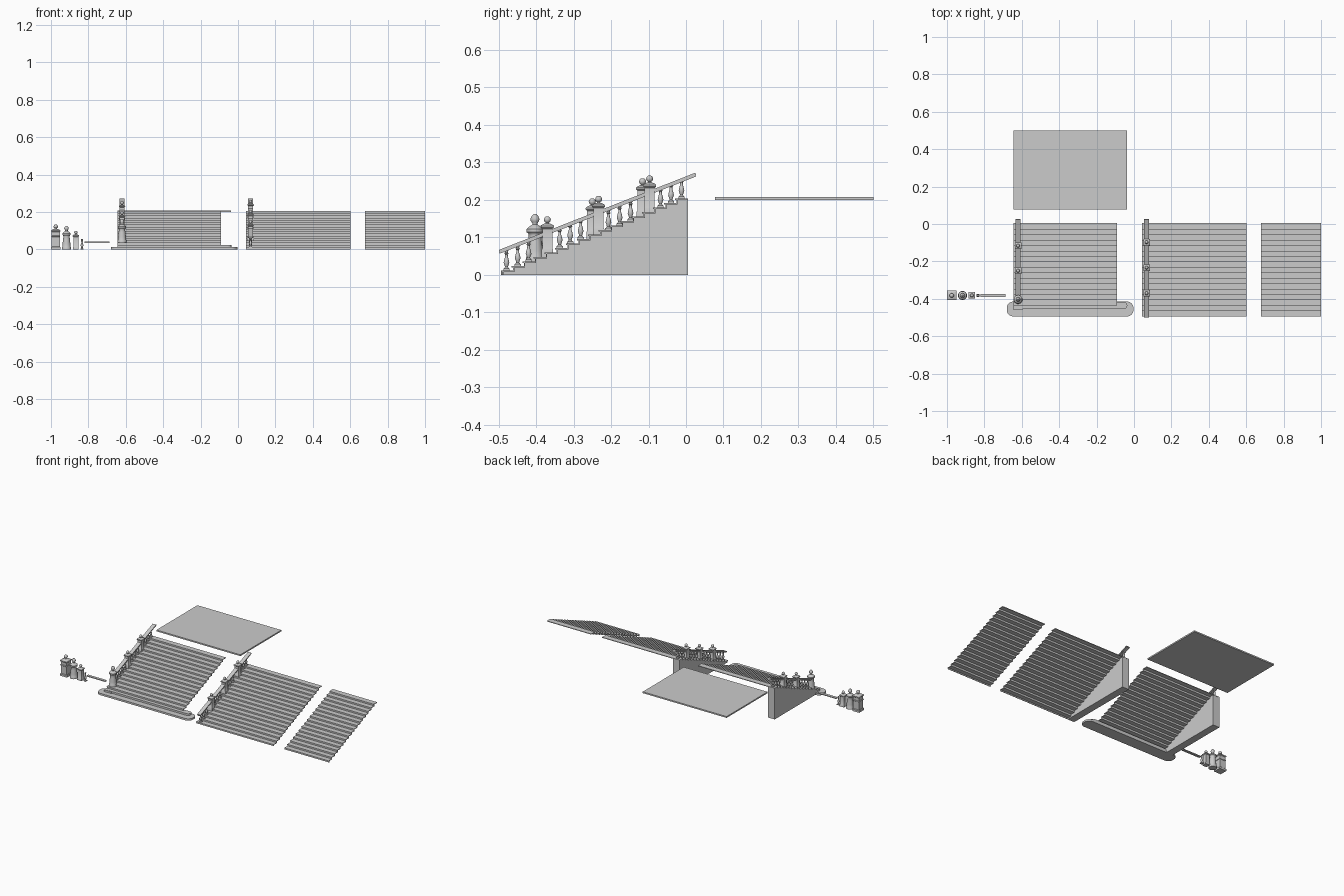
import bpy, bmesh, math
from mathutils import Matrix, Vector

if "Cube" in bpy.data.objects:
    bpy.data.objects.remove(bpy.data.objects["Cube"])

N, Y0, Y1, TOP = 17, -0.49, 0.003, 0.204
RUN, RISE = (Y1 - Y0) / N, TOP / N


def finish(name, bm, smooth=False):
    bmesh.ops.recalc_face_normals(bm, faces=bm.faces)
    me = bpy.data.meshes.new(name)
    bm.to_mesh(me)
    bm.free()
    ob = bpy.data.objects.new(name, me)
    bpy.context.collection.objects.link(ob)
    if smooth:
        bpy.ops.object.select_all(action='DESELECT')
        ob.select_set(True)
        bpy.context.view_layer.objects.active = ob
        bpy.ops.object.shade_smooth_by_angle(angle=math.radians(40))
    return ob


def box(bm, x0, x1, y0, y1, z0, z1):
    m = Matrix.Translation(((x0 + x1) / 2, (y0 + y1) / 2, (z0 + z1) / 2)) @ \
        Matrix.Diagonal((x1 - x0, y1 - y0, z1 - z0, 1))
    bmesh.ops.create_cube(bm, size=1, matrix=m)


def prism(bm, pts, direction):
    face = bm.faces.new([bm.verts.new(p) for p in pts])
    ext = bmesh.ops.extrude_face_region(bm, geom=[face])
    vs = [g for g in ext['geom'] if isinstance(g, bmesh.types.BMVert)]
    bmesh.ops.translate(bm, verts=vs, vec=Vector(direction))
    bm.faces.ensure_lookup_table()
    if not face.is_valid or len(face.link_loops if hasattr(face, 'link_loops') else []) < 0:
        return


def lathe(bm, x, y, z, prof, seg=20, square=False):
    """Rings of (radius, height); square=True gives a four-sided moulding."""
    n = 4 if square else seg
    k = math.sqrt(2) if square else 1
    off = math.pi / 4 if square else 0
    rings = [[bm.verts.new((x + r * k * math.cos(off + 2 * math.pi * i / n),
                            y + r * k * math.sin(off + 2 * math.pi * i / n), z + h))
              for i in range(n)] for r, h in prof]
    for a, b in zip(rings, rings[1:]):
        for i in range(n):
            j = (i + 1) % n
            bm.faces.new((a[i], a[j], b[j], b[i]))
    bm.faces.new(rings[0][::-1])
    bm.faces.new(rings[-1])


def step_top(y):
    i = min(N - 1, max(0, int((y - Y0) / RUN)))
    return (i + 1) * RISE


# Posts and balusters
def slim_post(name, x, y, z, drop=0.0):
    bm = bmesh.new()
    lathe(bm, x, y, z, [(.0155, -drop), (.0155, .01), (.0135, .013), (.0135, .066), (.0175, .070),
                        (.0175, .074), (.014, .077), (.007, .080)], square=True)
    lathe(bm, x, y, z, [(.006, .079), (.004, .082), (.0075, .085), (.0095, .090),
                        (.0075, .096), (.003, .099)])
    finish(name, bm, True)


def wide_post(name, x, y, z):
    bm = bmesh.new()
    lathe(bm, x, y, z, [(.025, 0), (.025, .012), (.0215, .016), (.0215, .066), (.024, .068),
                        (.024, .072), (.0215, .074), (.0215, .092), (.0255, .096),
                        (.0255, .101), (.018, .106), (.009, .110)], square=True)
    lathe(bm, x, y, z, [(.008, .108), (.006, .113), (.0105, .117), (.012, .122),
                        (.0095, .129), (.003, .133)])
    finish(name, bm, True)


def round_newel(name, x, y, z):
    bm = bmesh.new()
    lathe(bm, x, y, z, [(.024, 0), (.024, .010), (.022, .014), (.021, .030), (.018, .055),
                        (.0165, .070), (.018, .074), (.0225, .078), (.0225, .086), (.018, .090),
                        (.013, .094), (.007, .098), (.007, .102), (.011, .107), (.012, .113),
                        (.009, .120), (.003, .126)], 28)
    finish(name, bm, True)


def baluster(name, x, y, z, h=.054):
    bm = bmesh.new()
    lathe(bm, x, y, z, [(.0085, 0), (.0085, .005)], square=True)
    lathe(bm, x, y, z, [(.007, .005), (.004, .009), (.0055, .014), (.0078, .020), (.0065, .027),
                        (.0038, .036), (.0035, .042), (.006, .045), (.004, .048), (.006, h)], 14)
    finish(name, bm, True)


# Stair parts
def treads(name, x0, x1, first=0):
    bm = bmesh.new()
    for i in range(first, N):
        y, z = Y0 + i * RUN, (i + 1) * RISE
        box(bm, x0, x1, y - .004, y + RUN + .003, z - .004, z)
        box(bm, x0, x1, y, y + .003, z - RISE, z - .004)
    finish(name, bm)


def side_wall(name, x0, x1):
    bm = bmesh.new()
    pts = [(Y1 + .002, 0), (Y0 + .001, 0)]
    for i in range(N):
        z = (i + 1) * RISE - .001
        pts += [(Y0 + i * RUN + .001, z), (Y0 + (i + 1) * RUN + .001, z)]
    pts[-1] = (Y1 + .002, pts[-1][1])
    prism(bm, [(x0, y, z) for y, z in pts], (x1 - x0, 0, 0))
    finish(name, bm)


def rail(name, x, ya, yb):
    bm = bmesh.new()
    def top(y): return .066 + (y + .5) * .393
    for half, up, low in ((.0125, 0, .006), (.009, .006, .010)):
        pts = [(ya, top(ya) - up), (yb, top(yb) - up),
               (yb + .002, top(yb) - low), (ya + .002, top(ya) - low)]
        prism(bm, [(x - half, y, z) for y, z in pts], (2 * half, 0, 0))
    finish(name, bm)


def rounded_step(name, x0, x1, y0, y1, z0, z1, r):
    bm = bmesh.new()
    pts = []
    for cx, cy, a in ((x1 - r, y1 - r, 0), (x0 + r, y1 - r, 90),
                      (x0 + r, y0 + r, 180), (x1 - r, y0 + r, 270)):
        for k in range(9):
            t = math.radians(a + k * 90 / 8)
            pts.append((cx + r * math.cos(t), cy + r * math.sin(t), z0))
    prism(bm, pts, (0, 0, z1 - z0))
    finish(name, bm)


# Lower flight with rounded starting steps
treads("lower_flight_treads", -.643, -.091, 2)
side_wall("lower_flight_wall", -.643, -.595)
rounded_step("start_step_bottom", -.680, -.003, -.494, -.415, 0, .012, .034)
rounded_step("start_step_second", -.645, -.036, -.455, -.418, .012, .024, .017)
rail("lower_flight_rail", -.620, -.402, .025)
round_newel("lower_flight_newel", -.620, -.403, .036)

# Middle flight
treads("middle_flight_treads", .043, .602)
side_wall("middle_flight_wall", .043, .092)
rail("middle_flight_rail", .067, -.499, .025)

# Narrow flight without balustrade, and landing
treads("narrow_flight_treads", .680, 1.0)
bm = bmesh.new()
box(bm, -.643, -.038, .078, .5, .199, .208)
finish("landing_slab", bm)

# Posts and balusters on both flights
for tag, x, posts in (("lower", -.620, (-.250, -.116)), ("middle", .067, (-.370, -.233, -.097))):
    for y in posts:
        base = .166 + (y + .097) * .40
        slim_post(tag + "_flight_post", x, y, base, .012)
    groups = [(-.337, -.309, -.281), (-.207, -.177, -.148), (-.068, -.040, -.012)]
    groups.insert(0, (-.479, -.449, -.420) if tag == "middle" else (-.366,))
    for g in groups:
        for y in g:
            z = step_top(y)
            baluster(tag + "_flight_baluster", x, y, z, .066 + (y + .5) * .393 - .008 - z)

# Loose spare parts
wide_post("spare_wide_post", -.9745, -.382, 0)
round_newel("spare_newel", -.917, -.382, 0)
slim_post("spare_slim_post", -.867, -.382, 0)
baluster("spare_baluster", -.834, -.382, 0)
bm = bmesh.new()
box(bm, -.820, -.687, -.391, -.373, .038, .042)
box(bm, -.820, -.687, -.388, -.376, .035, .038)
finish("spare_rail", bm)
